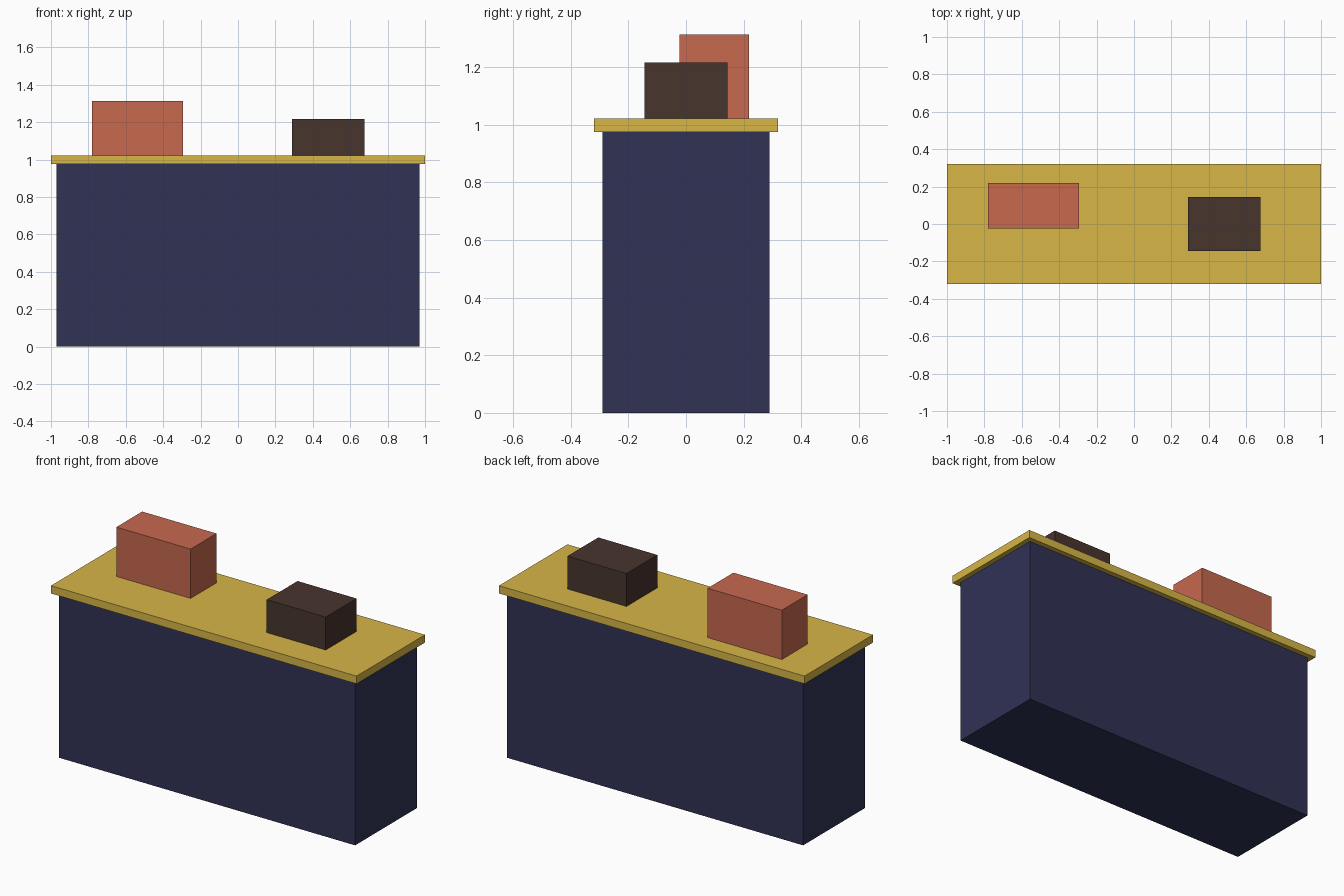
import bpy

if "Cube" in bpy.data.objects:
    bpy.data.objects.remove(bpy.data.objects["Cube"])


def box(name, x, y, z, color):
    """Box spanning the given (min, max) ranges."""
    spans = (x, y, z)
    bpy.ops.mesh.primitive_cube_add(size=1, location=[(a + b) / 2 for a, b in spans])
    ob = bpy.context.object
    ob.name = name
    ob.scale = [b - a for a, b in spans]
    bpy.ops.object.transform_apply(location=False, rotation=False, scale=True)
    mat = bpy.data.materials.new(name + "_color")
    mat.diffuse_color = (*color, 1)
    mat.use_nodes = True
    mat.node_tree.nodes["Principled BSDF"].inputs["Base Color"].default_value = mat.diffuse_color
    ob.data.materials.append(mat)
    return ob


TOP = 1.021    # counter surface height
UNDER = 0.975  # underside of the counter top

# Counter body and overhanging top
box("counter_body", (-0.97, 0.97), (-0.29, 0.29), (0, UNDER), (0.03, 0.032, 0.091))
box("counter_top", (-1, 1), (-0.32, 0.32), (UNDER, TOP), (0.68, 0.468, 0.061))

# Boxes standing on the counter
box("large_box", (-0.78, -0.294), (-0.023, 0.218), (TOP, 1.313), (0.571, 0.138, 0.076))
box("small_box", (0.289, 0.675), (-0.144, 0.144), (TOP, 1.216), (0.065, 0.035, 0.027))
